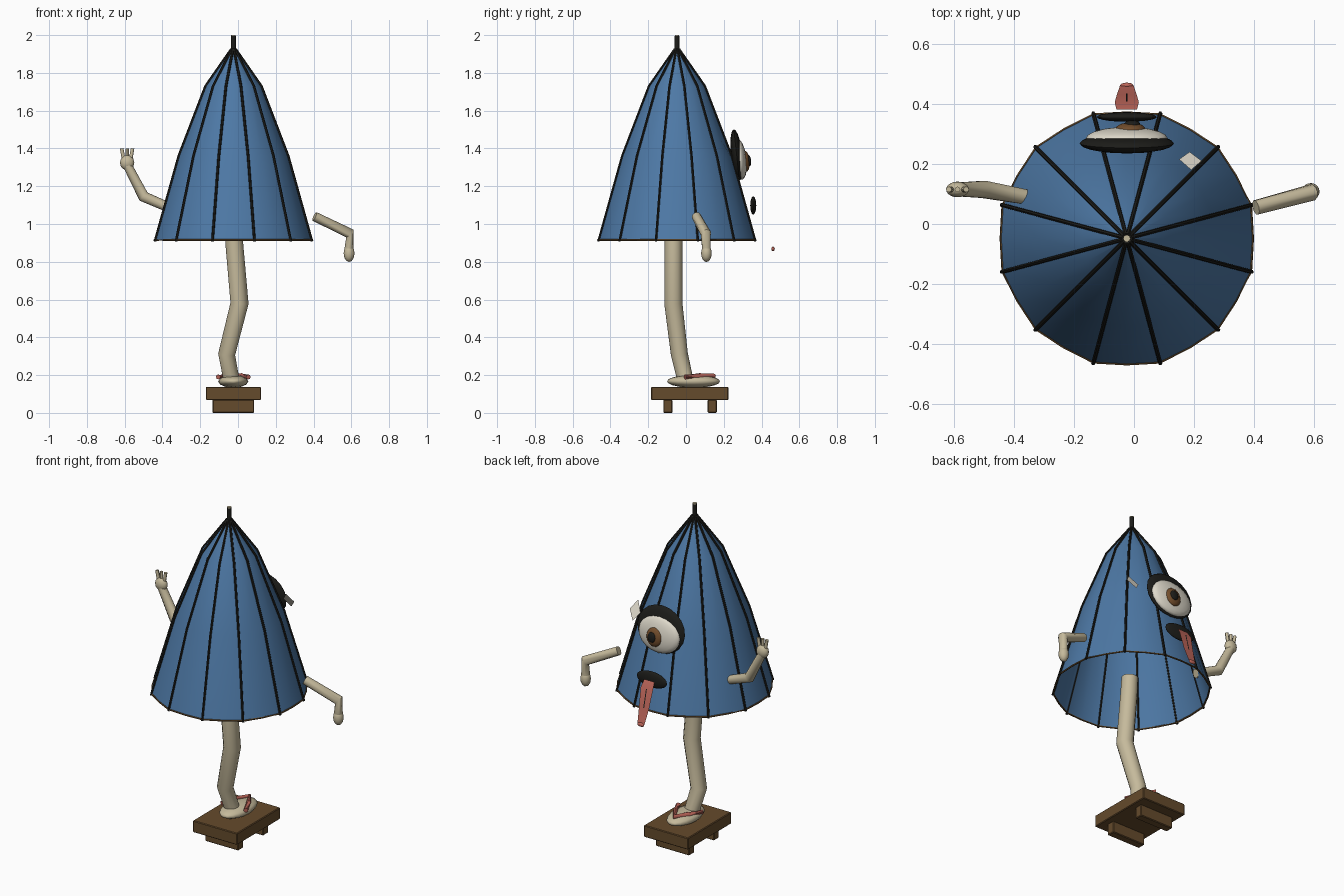
import bpy, bmesh, math
from mathutils import Vector, Matrix

cube = bpy.data.objects.get("Cube")
if cube:
    bpy.data.objects.remove(cube, do_unlink=True)


def material(name, rgb):
    m = bpy.data.materials.new(name)
    m.use_nodes = True
    m.diffuse_color = (*rgb, 1)
    m.node_tree.nodes["Principled BSDF"].inputs["Base Color"].default_value = (*rgb, 1)
    return m


BLUE = material("blue_paper", (0.075, 0.19, 0.38))
BLACK = material("black", (0.012, 0.012, 0.01))
SKIN = material("pale_skin", (0.56, 0.49, 0.33))
WOOD = material("brown_wood", (0.13, 0.07, 0.025))
RED = material("soft_red", (0.5, 0.13, 0.1))
WHITE = material("off_white", (0.74, 0.7, 0.6))
IRIS = material("iris_brown", (0.17, 0.075, 0.025))


def finish(name, bm, *mats, angle=45):
    """Turn a bmesh into an object, smooth except at sharp edges."""
    for f in bm.faces:
        f.smooth = True
    for e in bm.edges:
        e.smooth = e.calc_face_angle(0) < math.radians(angle)
    me = bpy.data.meshes.new(name)
    bm.to_mesh(me)
    bm.free()
    for m in mats:
        me.materials.append(m)
    ob = bpy.data.objects.new(name, me)
    bpy.context.collection.objects.link(ob)
    return ob


def bridge(bm, a, b, closed=True):
    for i in range(len(a) if closed else len(a) - 1):
        j = (i + 1) % len(a)
        bm.faces.new((a[i], a[j], b[j], b[i]))


def tube(name, points, radii, mat, sides=10, closed=False, bm=None):
    """Sweep a round section along a path; returns a bmesh if one was given."""
    own = bm is None
    bm = bm or bmesh.new()
    pts = [Vector(p) for p in points]
    n, rings = len(pts), []
    for i, p in enumerate(pts):
        before = pts[i - 1] if (closed or i) else p
        after = pts[(i + 1) % n] if (closed or i < n - 1) else p
        d = (after - before).normalized()
        ref = Vector((0, 1, 0)) if abs(d.y) < 0.9 else Vector((0, 0, 1))
        u = d.cross(ref).normalized()
        v = d.cross(u)
        r = radii[i] if isinstance(radii, (list, tuple)) else radii
        angles = [math.tau * k / sides for k in range(sides)]
        rings.append([bm.verts.new(p + r * (math.cos(a) * u + math.sin(a) * v)) for a in angles])
    for i in range(n if closed else n - 1):
        bridge(bm, rings[i], rings[(i + 1) % n])
    if not closed:
        bm.faces.new(rings[0][::-1])
        bm.faces.new(rings[-1])
    if own:
        bmesh.ops.recalc_face_normals(bm, faces=bm.faces)
        return finish(name, bm, mat)
    return bm


def ellipsoid(name, center, size, mat, tilt=0, segs=20):
    bm = bmesh.new()
    # poles lie along y so that flat discs have clean round rims
    mtx = (Matrix.Translation(center) @ Matrix.Rotation(tilt, 4, 'X')
           @ Matrix.Diagonal((*size, 1)) @ Matrix.Rotation(math.pi / 2, 4, 'X'))
    bmesh.ops.create_uvsphere(bm, u_segments=segs, v_segments=10, radius=1, matrix=mtx)
    return finish(name, bm, mat, angle=70)


def box(name, lo, hi, mat, bevel=0.004):
    bm = bmesh.new()
    lo, hi = Vector(lo), Vector(hi)
    bmesh.ops.create_cube(bm, size=1, matrix=Matrix.Translation((lo + hi) / 2)
                          @ Matrix.Diagonal((*(hi - lo), 1)))
    bmesh.ops.bevel(bm, geom=bm.edges[:], offset=bevel, segments=1, affect='EDGES')
    return finish(name, bm, mat, angle=30)


def sheet(name, rows, mat, x=-0.024):
    """Thin flat strip; rows are (y, z, half width)."""
    bm = bmesh.new()
    lines = [[bm.verts.new((x + s * w, y, z)) for s in (-1, 0, 1)] for y, z, w in rows]
    for a, b in zip(lines, lines[1:]):
        bridge(bm, a, b, closed=False)
    return finish(name, bm, mat)


# Folded paper canopy
CX, CY = -0.024, -0.048
PROFILE = [(0.010, 1.925), (0.148, 1.73), (0.292, 1.36), (0.418, 0.915)]


def on_canopy(step, r, z, out=0):
    a = math.radians(15 * step)
    r = r * (1.02 if step % 2 else 1.0) + out
    return (CX + r * math.cos(a), CY + r * math.sin(a), z)


bm = bmesh.new()
rings = [[bm.verts.new(on_canopy(k, r, z)) for k in range(24)] for r, z in PROFILE]
for a, b in zip(rings, rings[1:]):
    bridge(bm, b, a)
finish("canopy", bm, BLUE)

# Ribs and rim
bm = bmesh.new()
for k in range(1, 24, 2):
    path = [on_canopy(k, r, z, 0.002) for r, z in PROFILE]
    path[-1] = on_canopy(k, PROFILE[-1][0], 0.908, 0.004)
    tube("rib", path, 0.007, BLACK, sides=6, bm=bm)
bmesh.ops.recalc_face_normals(bm, faces=bm.faces)
finish("canopy_ribs", bm, BLACK)
tube("canopy_rim", [on_canopy(k, *PROFILE[-1]) for k in range(24)], 0.005, WOOD, 6, closed=True)

# Pole tip with a pale end
tube("pole_tip", [(CX, CY, 1.9), (CX, CY, 1.995)], 0.013, BLACK)
tube("pole_end", [(CX, CY, 1.995), (CX, CY, 2.0)], 0.012, SKIN)

# Leg and foot
tube("leg", [(-0.025, -0.065, 1.0), (-0.02, -0.066, 0.9), (0.008, -0.067, 0.58),
             (-0.06, -0.035, 0.31), (-0.032, 0.0, 0.16)],
     [0.046, 0.047, 0.048, 0.045, 0.042], SKIN, 12)
ellipsoid("foot", (-0.025, 0.04, 0.167), (0.08, 0.14, 0.034), SKIN, segs=12)

# Wooden sandal
box("sandal_plank", (-0.17, -0.185, 0.068), (0.122, 0.225, 0.138), WOOD)
for label, y in (("heel", -0.12), ("toe", 0.115)):
    box("sandal_tooth_" + label, (-0.135, y, 0), (0.086, y + 0.048, 0.07), WOOD)
tube("sandal_strap", [(-0.105, -0.005, 0.19), (-0.07, 0.07, 0.197), (-0.025, 0.145, 0.196),
                      (0.02, 0.07, 0.197), (0.055, -0.005, 0.19)], 0.013, RED, 8)

# Hanging left arm
tube("left_arm", [(0.405, 0.055, 1.04), (0.592, 0.105, 0.95), (0.588, 0.108, 0.87)],
     [0.025, 0.028, 0.024], SKIN)
ellipsoid("left_hand", (0.588, 0.108, 0.845), (0.029, 0.028, 0.046), SKIN, segs=12)

# Raised right arm with fingers
tube("right_arm", [(-0.36, 0.09, 1.085), (-0.5, 0.115, 1.145), (-0.585, 0.115, 1.31)],
     [0.026, 0.03, 0.024], SKIN)
ellipsoid("right_hand", (-0.587, 0.115, 1.325), (0.038, 0.026, 0.04), SKIN, segs=12)
for i, dx in enumerate((-0.024, 0, 0.024)):
    tube(f"right_finger_{i + 1}", [(-0.587 + dx * 0.8, 0.115, 1.345),
                                   (-0.587 + dx * 1.2, 0.115, 1.4)], 0.0095, SKIN, 8)

# Single eye, stacked discs
ellipsoid("eye_socket", (CX, 0.268, 1.365), (0.157, 0.03, 0.137), BLACK, 0.11)
ellipsoid("eyeball", (CX, 0.285, 1.342), (0.136, 0.036, 0.108), WHITE, 0.11)
ellipsoid("iris", (-0.012, 0.315, 1.333), (0.05, 0.022, 0.056), IRIS, 0.1)
ellipsoid("pupil", (-0.006, 0.333, 1.335), (0.026, 0.012, 0.03), BLACK, 0.1)

# Mouth and tongue
ellipsoid("mouth", (CX, 0.356, 1.098), (0.1, 0.016, 0.048), BLACK)
sheet("tongue", [(0.38, 1.10, 0.034), (0.405, 1.06, 0.04), (0.43, 0.96, 0.033),
                 (0.45, 0.9, 0.026), (0.463, 0.865, 0.022)], RED)
sheet("tongue_groove", [(0.408, 1.06, 0.003), (0.434, 0.957, 0.003)], BLACK)
ellipsoid("tongue_tip", (CX, 0.461, 0.868), (0.023, 0.009, 0.012), RED, segs=10)

# Paper patch beside the eye
bm = bmesh.new()
bm.faces.new([bm.verts.new(p) for p in ((0.15, 0.215, 1.395), (0.185, 0.24, 1.35),
                                        (0.225, 0.21, 1.4), (0.19, 0.18, 1.45))])
finish("paper_patch", bm, WHITE)
